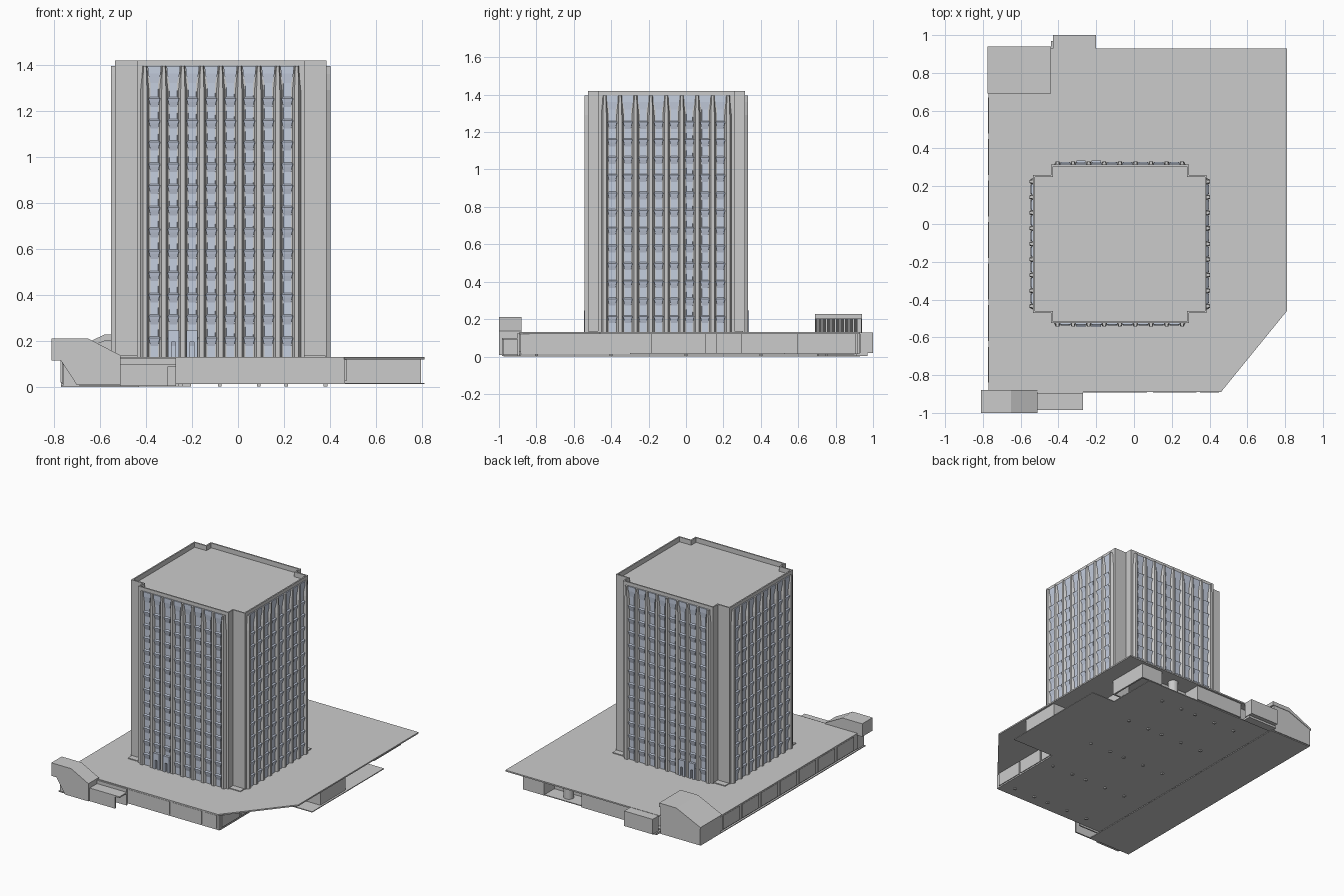
import bpy, math
from mathutils import Matrix, Vector

if "Cube" in bpy.data.objects:
    bpy.data.objects.remove(bpy.data.objects["Cube"])

CX, CY = -0.075, -0.105          # tower centre
PITCH, FLOOR, BASE, TOP = 0.0825, 0.0945, 0.128, 1.395

glass = bpy.data.materials.new("window_blue_grey")
glass.diffuse_color = (0.56, 0.62, 0.74, 1)
glass.use_nodes = True
glass.node_tree.nodes["Principled BSDF"].inputs["Base Color"].default_value = glass.diffuse_color


def make(name, verts, faces, mat=None):
    me = bpy.data.meshes.new(name)
    me.from_pydata(verts, [], faces)
    me.update()
    ob = bpy.data.objects.new(name, me)
    bpy.context.collection.objects.link(ob)
    if mat:
        me.materials.append(mat)
    return ob


def add_rings(verts, faces, rings, caps=True):
    """Join equal-length rings of points into a closed skin."""
    b, n = len(verts), len(rings[0])
    for r in rings:
        verts += [tuple(p) for p in r]
    for k in range(len(rings) - 1):
        for i in range(n):
            j = (i + 1) % n
            faces.append((b + k*n + i, b + k*n + j, b + (k+1)*n + j, b + (k+1)*n + i))
    if caps:
        faces.append(tuple(range(b + n - 1, b - 1, -1)))
        faces.append(tuple(b + (len(rings)-1)*n + i for i in range(n)))


def prism(name, pts, lo, hi, axis="z", mat=None):
    put = (lambda p, h: (p[0], p[1], h)) if axis == "z" else (lambda p, h: (p[0], h, p[1]))
    v, f = [], []
    if axis == "y":
        pts = pts[::-1]
    add_rings(v, f, [[put(p, h) for p in pts] for h in (lo, hi)])
    return make(name, v, f, mat)


def rect(x0, x1, y0, y1):
    return [(x0, y0), (x1, y0), (x1, y1), (x0, y1)]


def box(name, x0, x1, y0, y1, z0, z1, mat=None):
    return prism(name, rect(x0, x1, y0, y1), z0, z1, mat=mat)


def walls(name, path, z0, z1, t=0.012):
    """Thin upright walls along a path."""
    v, f = [], []
    for a, b in zip(path, path[1:]):
        a, b = Vector(a), Vector(b)
        d = (b - a).normalized()
        n = Vector((-d.y, d.x)) * t / 2
        a, b = a - d * t / 2, b + d * t / 2
        add_rings(v, f, [[(p.x, p.y, z) for p in (a - n, b - n, b + n, a + n)] for z in (z0, z1)])
    return make(name, v, f)


# --- Tower: cross-shaped shaft with recessed roof behind a parapet
def cross(inset):
    a, b, c = 0.46 - inset, 0.42 - inset, 0.365 - inset
    q = [(a, c), (c, c), (c, b)]
    pts = q + [(-x, y) for x, y in q[::-1]] + [(-x, -y) for x, y in q] + [(x, -y) for x, y in q[::-1]]
    return [(CX + x, CY + y) for x, y in pts]


v, f = [], []
add_rings(v, f, [[(x, y, z) for x, y in cross(i)] for i, z in
                 ((0, BASE), (0, 1.42), (0.01, 1.42), (0.01, 1.385))])
make("tower_shaft", v, f)


# --- Facades: tapered piers and window columns with flared spandrels
def facade(side, angle, dist):
    turn = Matrix.Translation((CX, CY, 0)) @ Matrix.Rotation(angle, 4, "Z") @ Matrix.Translation((0, -dist, 0))

    def column(store, u, sections):
        rings = [[turn @ Vector(p) for p in ((u - wb, 0.002, z), (u - wf, -d, z), (u + wf, -d, z), (u + wb, 0.002, z))]
                 for z, wb, wf, d in sections]
        add_rings(*store, [r[::-1] for r in rings][::-1])

    piers, bays = ([], []), ([], [])
    for i in range(9):
        column(piers, (i - 4) * PITCH, [(BASE, .019, .009, .017), (1.29, .019, .009, .017),
                                        (1.36, .012, .007, .017), (TOP, .010, .006, .017)])
    for i in range(8):
        secs = [(BASE, .017, .017, .004)]
        for k in range(13):
            z = BASE + k * FLOOR
            if k == 12:
                secs += [(z + .06, .017, .017, .004), (z + .10, .027, .027, .008), (TOP, .029, .029, .008)]
            else:
                secs += [(z + .050, .017, .017, .004), (z + .072, .022, .021, .010),
                         (z + .086, .027, .025, .013), (z + .0925, .018, .017, .004)]
        column(bays, (i - 3.5) * PITCH, secs)
    make(side + "_piers", *piers)
    make(side + "_window_columns", *bays, glass)


for i, side in enumerate(("front", "right", "back", "left")):
    facade(side, i * math.pi / 2, 0.46 if i % 2 else 0.42)

# --- Tower entrances on front and back
for side, s in (("front", -1), ("back", 1)):
    for n, x in enumerate((-0.28, -0.20)):
        y0, y1 = sorted((CY + s * 0.42, CY + s * 0.441))
        box(f"{side}_entry_post_{n}", x - .024, x + .024, y0, y1, .195, .245, glass)
        for m in (-1, 1):
            box(f"{side}_entry_leg_{n}_{m}", x + m*.016 - .008, x + m*.016 + .008, y0, y1, BASE, .195, glass)

# --- Plaza deck, plinth and floor plates
deck = [(-.77, -.89), (.46, -.89), (.81, -.46), (.81, .93), (-.77, .93)]
prism("plaza_deck", deck, .120, .130)
box("tower_plinth", -.53, .38, -.515, .305, .130, .136)
prism("podium_floor", [(-.76, -.88), (.47, -.88), (.47, -.30), (.81, -.30), (.81, .53), (.62, .53), (.62, .90),
                       (-.76, .90)], .012, .018)
box("lower_ground_strip", -.77, -.43, -.975, .93, .0, .006)

# --- Podium walls under the deck
walls("podium_walls", [(-.76, -.88), (.46, -.88), (.46, -.18), (.79, -.18), (.79, .10), (.56, .10), (.56, .17),
                       (.66, .17), (.66, .29), (.56, .29), (.56, .60), (.68, .60), (.68, .90), (.52, .90),
                       (.52, .78), (.20, .78), (.20, .91), (-.17, .91), (-.17, .86), (-.76, .86), (-.76, -.88)],
      .014, .121)

# Raised wall panels
for n, (a, b) in enumerate(((-.30, .07), (.10, .33), (.35, .45))):
    box(f"front_panel_{n}", a, b, -.892, -.885, .025, .12)
for n in range(7):
    y = -.84 + n * .22
    box(f"left_panel_{n}", -.772, -.765, y, y + .19, .02, .12)
for n in range(3):
    y = -.86 + n * .225
    box(f"right_panel_{n}", .465, .472, y, y + .21, .025, .12)

# Short footings and round deck column
for n, x in enumerate((-.25, -.08, .09, .21, .38)):
    for m, y in enumerate((-.80, -.40, 0, .40, .75)):
        box(f"footing_{n}_{m}", x - .008, x + .008, y - .008, y + .008, .003, .013)
circle = [(.36 + .035 * math.cos(i * math.pi / 8), .84 + .035 * math.sin(i * math.pi / 8)) for i in range(16)]
prism("deck_column", circle, .015, .121)

# --- Front stair enclosure
prism("front_stair_canopy", [(-.81, .115), (-.77, .115), (-.70, .008), (-.51, .008), (-.51, .137), (-.65, .21),
                             (-.81, .21)], -1.0, -.88, "y")
box("front_stair_foot", -.76, -.69, -.97, -.885, .004, .115)
prism("front_stair_low_wall", [(-.51, .004), (-.305, .004), (-.305, .10), (-.51, .10)], -.985, -.975, "y")
box("front_stair_inner_wall", -.51, -.27, -.90, -.89, .004, .125)
box("front_stair_landing", -.51, -.27, -.985, -.88, .09, .10)

# --- Back stair enclosure: sloped roof, side walls, slatted opening
prism("back_stair_roof", [(-.775, .125), (-.58, .20), (-.44, .20), (-.44, .228), (-.58, .228), (-.775, .137)],
      .69, .94, "y")
side = [(-.77, .005), (-.45, .005), (-.45, .20), (-.58, .20), (-.77, .127)]
prism("back_stair_south_wall", side, .70, .712, "y")
prism("back_stair_north_wall", side, .925, .937, "y")
box("back_stair_end_wall", -.77, -.758, .70, .937, .005, .127)
for n in range(9):
    y = .722 + n * .024
    box(f"back_stair_slat_{n}", -.462, -.452, y, y + .010, .13, .20)

# --- Small back annex
box("back_annex", -.43, -.20, .93, 1.0, .018, .128)
box("back_annex_foot", -.44, -.205, .91, .97, .003, .018)
